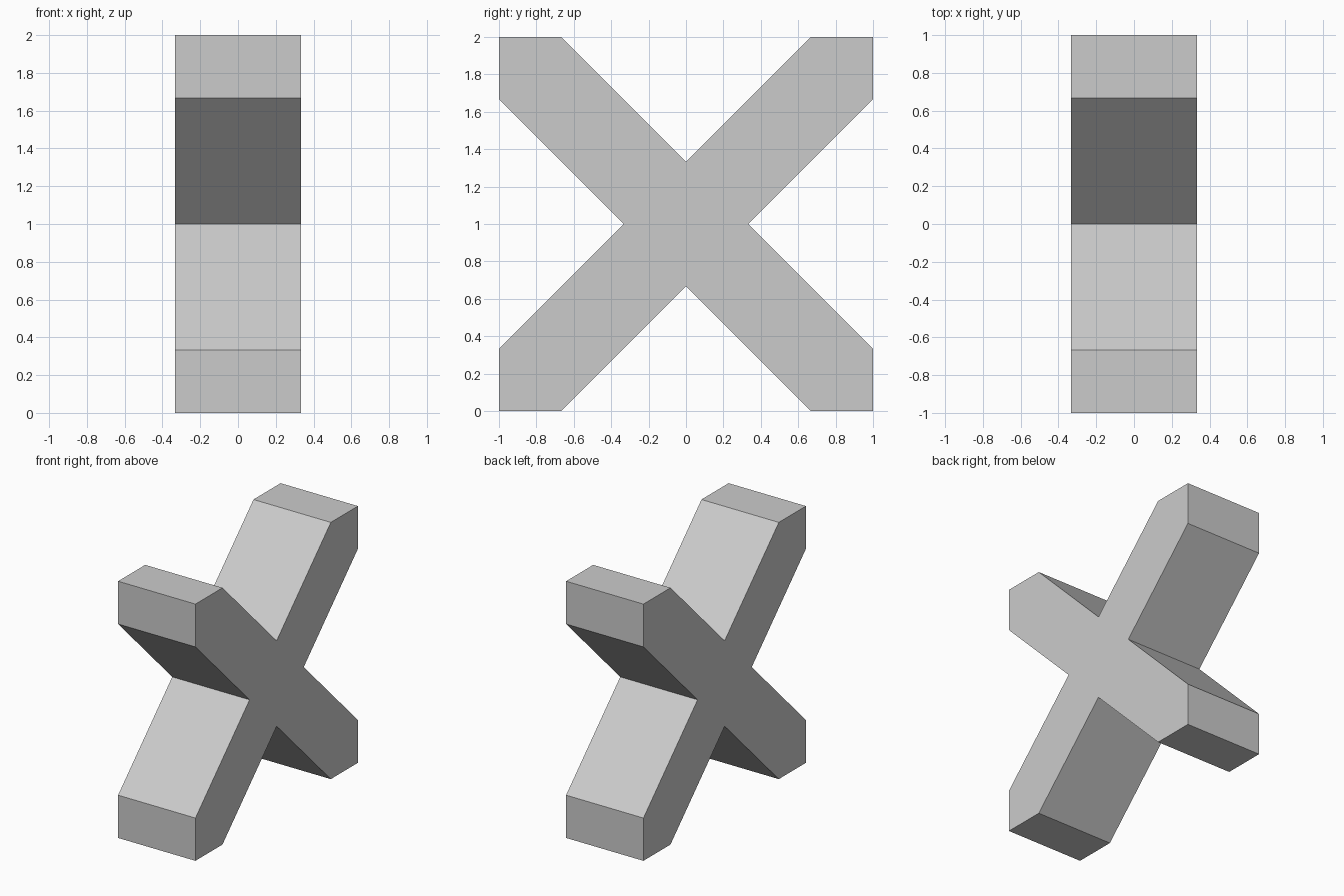
import bpy, bmesh
from mathutils import Vector

if "Cube" in bpy.data.objects:
    bpy.data.objects.remove(bpy.data.objects["Cube"])

T = 1 / 3  # half thickness of the piece and half diagonal of each arm

# X-shaped outline: one arm's corner points, turned by quarter turns
arm = [(T, 0), (1, 1 - T), (1, 1), (1 - T, 1)]
outline = []
for _ in range(4):
    outline += arm
    arm = [(-z, y) for y, z in arm]

# Extrude the outline along x to make the crossed beams
bm = bmesh.new()
face = bm.faces.new([bm.verts.new((-T, y, z + 1)) for y, z in outline])
ext = bmesh.ops.extrude_face_region(bm, geom=[face], use_keep_orig=True)
bmesh.ops.translate(bm, vec=Vector((2 * T, 0, 0)),
                    verts=[g for g in ext["geom"] if isinstance(g, bmesh.types.BMVert)])
bmesh.ops.recalc_face_normals(bm, faces=bm.faces)

mesh = bpy.data.meshes.new("crossed_beams")
bm.to_mesh(mesh)
bm.free()
obj = bpy.data.objects.new("crossed_beams", mesh)
bpy.context.collection.objects.link(obj)
